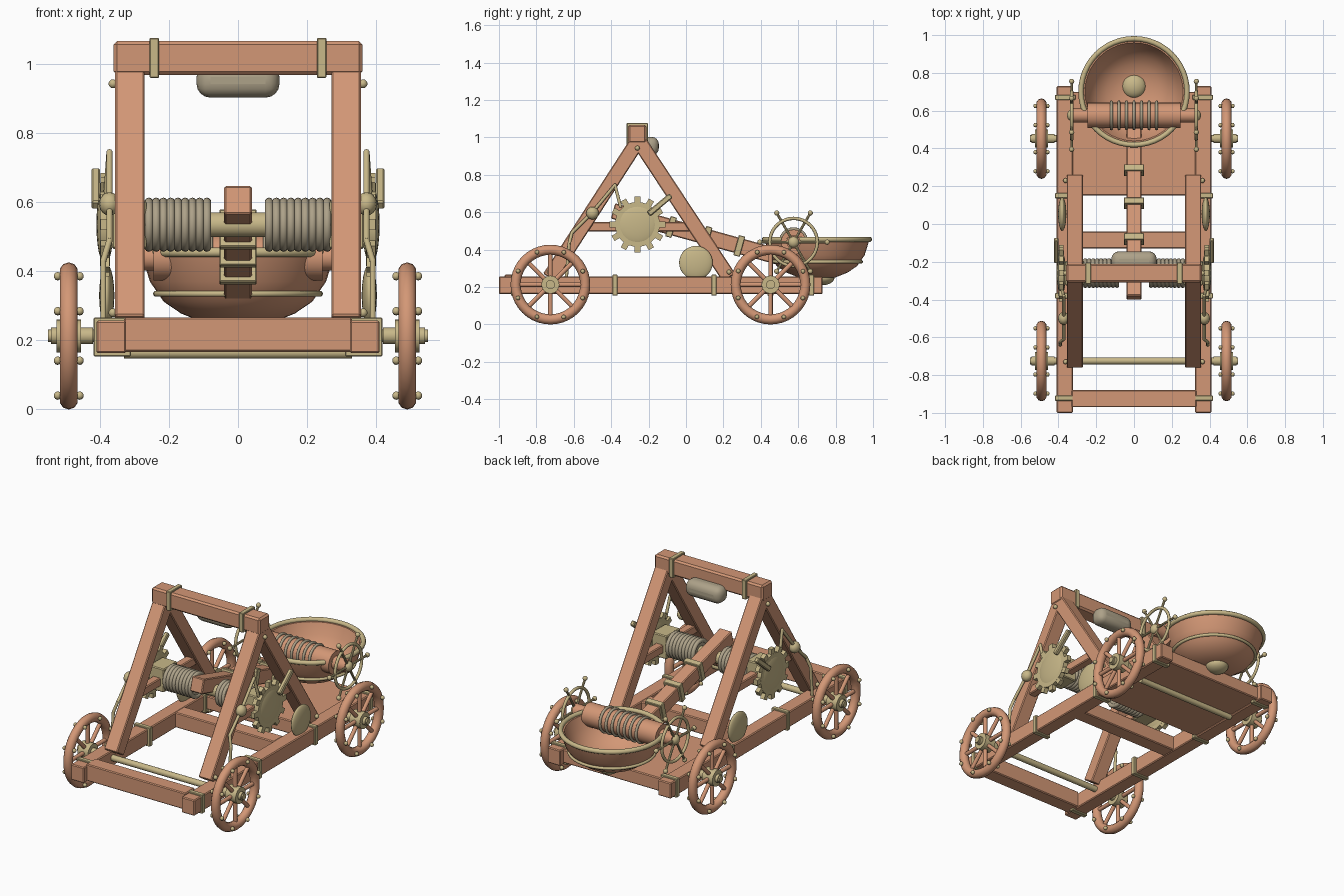
import bpy, math
from mathutils import Vector

cube = bpy.data.objects.get("Cube")
if cube:
    bpy.data.objects.remove(cube)


def material(name, rgb):
    m = bpy.data.materials.new(name)
    m.use_nodes = True
    m.diffuse_color = (*rgb, 1)
    m.node_tree.nodes["Principled BSDF"].inputs["Base Color"].default_value = (*rgb, 1)
    return m


WOOD = material("wood", (0.65, 0.31, 0.18))
BRASS = material("brass", (0.58, 0.48, 0.25))
ROPE = material("rope", (0.42, 0.36, 0.25))
AXIS_X = (0, math.pi / 2, 0)


def finish(name, mat, smooth=True):
    ob = bpy.context.object
    ob.name = name
    ob.data.materials.append(mat)
    if smooth:
        bpy.ops.object.shade_smooth_by_angle(angle=math.radians(40))
    return ob


def box(name, mat, loc, size, tilt=0, bevel=0.005):
    bpy.ops.mesh.primitive_cube_add(size=1, location=loc, rotation=(tilt, 0, 0))
    ob = bpy.context.object
    ob.scale = size
    bpy.ops.object.transform_apply(location=False, rotation=False, scale=True)
    if bevel:
        mod = ob.modifiers.new("soft_edges", "BEVEL")
        mod.width = bevel
        mod.segments = 4 if bevel > 0.02 else 1
    return finish(name, mat, bevel > 0.02)


def rod(name, mat, a, b, r, sides=20):
    a, b = Vector(a), Vector(b)
    bpy.ops.mesh.primitive_cylinder_add(vertices=sides, radius=r, depth=(b - a).length, location=(a + b) / 2,
                                        rotation=(b - a).to_track_quat("Z", "Y").to_euler())
    return finish(name, mat)


def ball(name, mat, loc, scale, segs=16):
    bpy.ops.mesh.primitive_uv_sphere_add(segments=segs, ring_count=segs // 2, radius=1, location=loc)
    bpy.context.object.scale = scale
    return finish(name, mat)


def ring(name, mat, loc, major, minor, rot=AXIS_X, segs=40):
    bpy.ops.mesh.primitive_torus_add(major_segments=segs, minor_segments=10, location=loc, rotation=rot,
                                     major_radius=major, minor_radius=minor)
    return finish(name, mat)


def beam(name, mat, x, a, b, width, depth):
    """Square timber in the side plane, from (y, z) a to (y, z) b."""
    dy, dz = b[0] - a[0], b[1] - a[1]
    return box(name, mat, (x, (a[0] + b[0]) / 2, (a[1] + b[1]) / 2),
               (width, math.hypot(dy, dz), depth), math.atan2(dz, dy))


def polar(y, z, r, angle):
    return y + r * math.cos(angle), z + r * math.sin(angle)


def road_wheel(side, end, y):
    x, z = side * 0.49, 0.213
    ring(end + "_wheel_rim", WOOD, (x, y, z), 0.186, 0.027)
    for i in range(8):
        a = i * math.pi / 4
        rod(end + "_wheel_spoke", WOOD, (x, y, z), (x, *polar(y, z, 0.175, a)), 0.012, 10)
        for dx in (-0.032, 0.032):
            ball(end + "_wheel_stud", BRASS, (x + dx, *polar(y, z, 0.187, a + 0.39)), [0.012] * 3, 10)
    rod(end + "_wheel_hub", BRASS, (x - 0.035, y, z), (x + 0.035, y, z), 0.048)
    rod(end + "_wheel_cap", BRASS, (side * 0.42, y, z), (side * 0.542, y, z), 0.024)


def hand_wheel(side):
    x, y, z = side * 0.33, 0.575, 0.44
    ring("hand_wheel_rim", BRASS, (x, y, z), 0.127, 0.009)
    ball("hand_wheel_hub", BRASS, (x, y, z), (0.025, 0.03, 0.03))
    for i in range(6):
        tip = (x, *polar(y, z, 0.18, i * math.pi / 3))
        rod("hand_wheel_spoke", BRASS, (x, y, z), tip, 0.007, 8)
        ball("hand_wheel_grip", BRASS, tip, [0.014] * 3, 12)


def gear(side):
    x, y, z = side * 0.385, -0.26, 0.535
    rod("gear_disc", BRASS, (x - 0.014, y, z), (x + 0.014, y, z), 0.12, 32)
    ball("gear_dome", BRASS, (x, y, z), (0.025, 0.115, 0.115), 24)
    for i in range(12):
        a = i * math.pi / 6
        box("gear_tooth", BRASS, (x, *polar(y, z, 0.13, a)), (0.026, 0.04, 0.032), a, 0)
    beam("gear_lever", BRASS, side * 0.412, (-0.2, 0.59), (-0.08, 0.69), 0.025, 0.03)


# Chassis
for s in (-1, 1):
    box("side_rail", WOOD, (s * 0.367, -0.135, 0.21), (0.086, 1.73, 0.094))
    for y in (-0.922, -0.38, 0.15, 0.67):
        box("rail_band", BRASS, (s * 0.364, y, 0.21), (0.108, 0.028, 0.112), 0, 0.003)
box("front_crossbeam", WOOD, (0, -0.925, 0.217), (0.66, 0.09, 0.1))
box("middle_crossbeam", WOOD, (0, -0.085, 0.212), (0.66, 0.09, 0.09))
box("rear_deck", WOOD, (0, 0.425, 0.212), (0.66, 0.55, 0.08))
for end, y in (("front", -0.725), ("rear", 0.452)):
    rod(end + "_axle", BRASS, (-0.55, y, 0.213), (0.55, y, 0.213), 0.018)
    if end == "rear":
        rod("rear_axle_sleeve", BRASS, (-0.33, y, 0.165), (0.33, y, 0.165), 0.018)
    for s in (-1, 1):
        road_wheel(s, end, y)

# Upright frame
for s in (-1, 1):
    x = s * 0.313
    for end, foot in (("front", -0.73), ("rear", 0.23)):
        beam(end + "_leg", WOOD, x, (foot, 0.25), (-0.255, 0.985), 0.086, 0.08)
        ball("leg_stud", BRASS, (s * 0.362, foot, 0.28), [0.013] * 3, 12)
    ball("top_stud", BRASS, (s * 0.362, -0.26, 0.943), [0.013] * 3, 12)
    beam("side_brace", WOOD, x, (-0.55, 0.522), (0.02, 0.522), 0.05, 0.05)
    box("top_beam_band", BRASS, (s * 0.242, -0.26, 1.018), (0.028, 0.114, 0.116), 0, 0.003)
    ball("side_disc", BRASS, (s * 0.38, 0.053, 0.33), (0.022, 0.09, 0.09), 28)
box("top_beam", WOOD, (0, -0.26, 1.018), (0.72, 0.098, 0.098), 0, 0.01)
box("stop_pad", ROPE, (0, -0.195, 0.953), (0.24, 0.1, 0.1), 0, 0.04)

# Twisted rope bundles, gears and pawls
rod("torsion_shaft", BRASS, (-0.38, -0.26, 0.535), (0.38, -0.26, 0.535), 0.036)
for s in (-1, 1):
    rod("rope_core", ROPE, (s * 0.085, -0.26, 0.535), (s * 0.265, -0.26, 0.535), 0.068)
    for i in range(9):
        ring("rope_coil", ROPE, (s * (0.09 + i * 0.021), -0.26, 0.535), 0.066, 0.0125, segs=28)
    box("bundle_block", BRASS, (s * 0.315, -0.26, 0.535), (0.1, 0.13, 0.14))
    gear(s)
    path = [(0.39, -0.64, 0.25), (0.39, -0.625, 0.43), (0.372, -0.61, 0.49), (0.372, -0.5, 0.6),
            (0.372, -0.38, 0.745), (0.38, -0.35, 0.63)]
    points = [(s * x, y, z) for x, y, z in path]
    for a, b in zip(points, points[1:]):
        rod("pawl_rod", BRASS, a, b, 0.009, 10)
        ball("pawl_joint", BRASS, b, [0.009] * 3, 10)
    ball("pawl_knob", BRASS, (s * 0.372, -0.5, 0.595), (0.03, 0.034, 0.034))

# Throwing arm
start, stop = Vector((-0.39, 0.607)), Vector((0.5, 0.36))
beam("throwing_arm", WOOD, 0, start, stop, 0.08, 0.085)
slope = math.atan2(stop.y - start.y, stop.x - start.x)
for y in (-0.08, 0.11, 0.285):
    p = start.lerp(stop, (y - start.x) / (stop.x - start.x))
    box("arm_band", BRASS, (0, p.x, p.y), (0.108, 0.035, 0.112), slope, 0.003)

# Bowl turned from a wall profile
outer = [(0.0, 0.25), (0.1, 0.252), (0.165, 0.278), (0.215, 0.312), (0.255, 0.37), (0.28, 0.45)]
wall = outer + [(max(r - 0.02, 0), z + (0 if z > 0.44 else 0.015)) for r, z in reversed(outer)]
STEPS = 40
verts = [(r * math.cos(math.tau * i / STEPS), r * math.sin(math.tau * i / STEPS), z)
         for i in range(STEPS) for r, z in wall]
n = len(wall)
faces = [(i * n + j, (i + 1) % STEPS * n + j, (i + 1) % STEPS * n + j + 1, i * n + j + 1)
         for i in range(STEPS) for j in range(n - 1)]
mesh = bpy.data.meshes.new("bowl")
mesh.from_pydata(verts, [], faces)
bowl = bpy.data.objects.new("bowl", mesh)
bpy.context.collection.objects.link(bowl)
bowl.location.y = 0.7
bpy.ops.object.select_all(action="DESELECT")
bowl.select_set(True)
bpy.context.view_layer.objects.active = bowl
weld = bowl.modifiers.new("weld_center", "WELD")
weld.merge_threshold = 0.0005
finish("bowl", WOOD)
ring("bowl_rim", BRASS, (0, 0.7, 0.455), 0.281, 0.014, (0, 0, 0), 48)
ring("bowl_band", BRASS, (0, 0.7, 0.335), 0.237, 0.009, (0, 0, 0), 48)
ball("bowl_boss", BRASS, (0, 0.73, 0.252), (0.065, 0.065, 0.042), 20)

# Winding drum over the bowl
rod("drum_shaft", WOOD, (-0.33, 0.575, 0.44), (0.33, 0.575, 0.44), 0.038)
rod("winding_drum", WOOD, (-0.245, 0.575, 0.44), (0.245, 0.575, 0.44), 0.067, 28)
for i in range(7):
    ring("drum_rope", ROPE, ((i - 3) * 0.04, 0.575, 0.44), 0.071, 0.008, segs=28)
for s in (-1, 1):
    hand_wheel(s)
